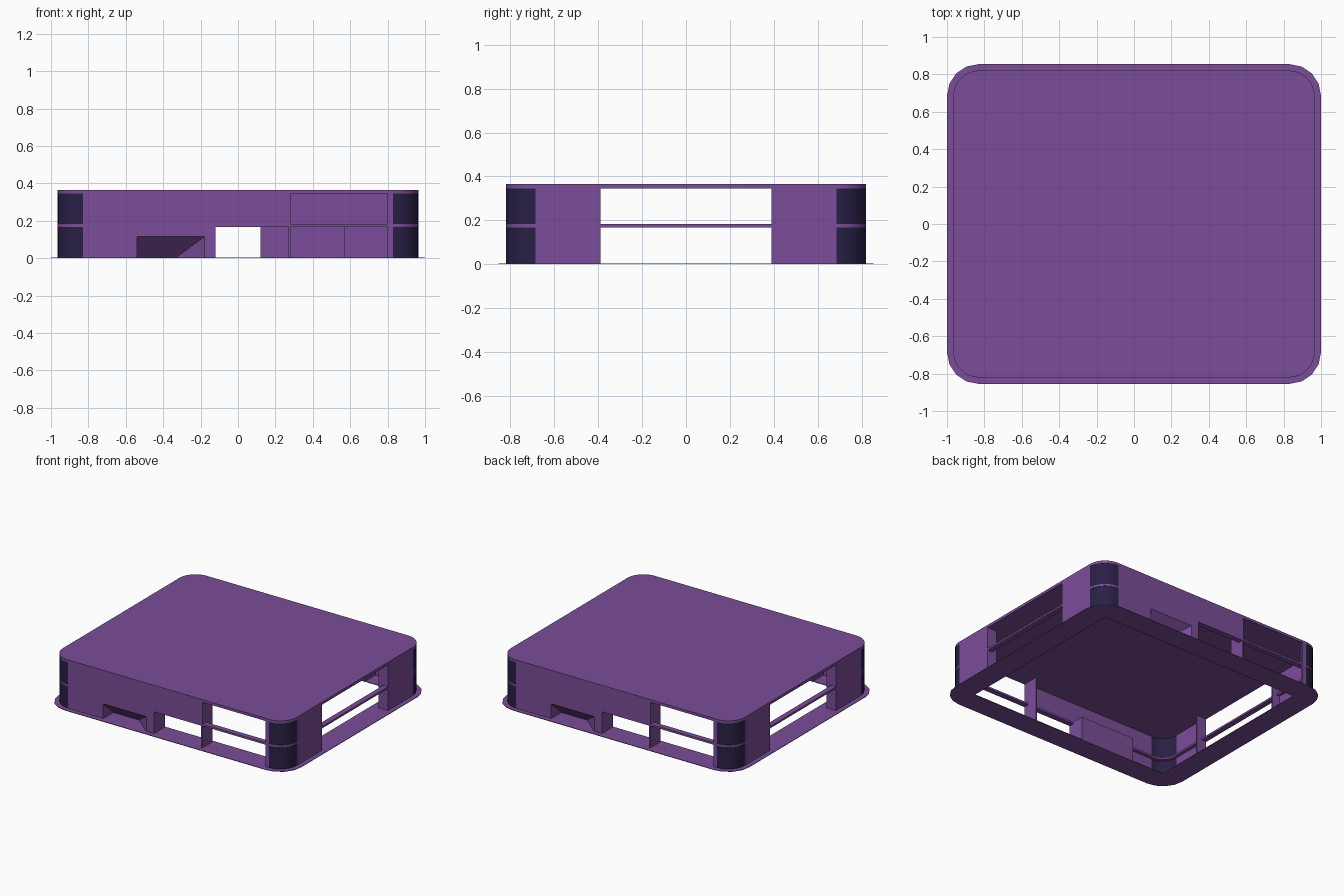
import bpy, bmesh
from math import cos, sin, pi

if "Cube" in bpy.data.objects:
    bpy.data.objects.remove(bpy.data.objects["Cube"])

def material(name, rgb):
    m = bpy.data.materials.new(name)
    m.diffuse_color = (*rgb, 1)
    m.use_nodes = True
    m.node_tree.nodes["Principled BSDF"].inputs["Base Color"].default_value = m.diffuse_color
    return m

PURPLE = material("purple", (0.20, 0.075, 0.32))
GLASS = material("dark_glass", (0.022, 0.014, 0.06))
X, Y, R = 0.965, 0.82, 0.135          # building outline and corner radius
CX, CY = X - R, Y - R                 # corner centres
T = 0.015                             # wall thickness
TOP, MID0, MID1 = 0.345, 0.168, 0.182 # storey heights

def finish(name, bm, mat, smooth=False):
    bmesh.ops.recalc_face_normals(bm, faces=bm.faces)
    me = bpy.data.meshes.new(name)
    bm.to_mesh(me)
    bm.free()
    me.materials.append(mat)
    ob = bpy.data.objects.new(name, me)
    bpy.context.collection.objects.link(ob)
    if smooth:
        bpy.context.view_layer.objects.active = ob
        ob.select_set(True)
        bpy.ops.object.shade_smooth_by_angle(angle=0.6)
        ob.select_set(False)
    return ob

def box(name, x0, x1, y0, y1, z0, z1):
    bm = bmesh.new()
    bmesh.ops.create_cube(bm, size=1)
    for v in bm.verts:
        v.co = (x1 if v.co.x > 0 else x0, y1 if v.co.y > 0 else y0, z1 if v.co.z > 0 else z0)
    return finish(name, bm, PURPLE)

def arc(cx, cy, r, a0, n):
    return [(cx + r * cos(a0 + pi / 2 * i / n), cy + r * sin(a0 + pi / 2 * i / n)) for i in range(n + 1)]

def outline(r, n):
    pts = []
    for k, (sx, sy) in enumerate(((1, 1), (-1, 1), (-1, -1), (1, -1))):
        pts += arc(sx * CX, sy * CY, r, k * pi / 2, n)
    return pts

def prism(name, pts, z0, z1, mat=PURPLE, smooth=False):
    bm = bmesh.new()
    f = bm.faces.new([bm.verts.new((x, y, z0)) for x, y in pts])
    up = bmesh.ops.extrude_face_region(bm, geom=[f])["geom"]
    bmesh.ops.translate(bm, vec=(0, 0, z1 - z0), verts=[g for g in up if isinstance(g, bmesh.types.BMVert)])
    return finish(name, bm, mat, smooth)

def ring(name, outer, inner, z0, z1, smooth=False):
    bm = bmesh.new()
    loops = [[bm.verts.new((x, y, z)) for x, y in p] for p, z in
             ((outer, z0), (outer, z1), (inner, z1), (inner, z0))]
    n = len(outer)
    for a, b in zip(loops, loops[1:] + loops[:1]):
        for i in range(n):
            bm.faces.new((a[i], a[(i + 1) % n], b[(i + 1) % n], b[i]))
    bmesh.ops.remove_doubles(bm, verts=bm.verts, dist=1e-5)
    return finish(name, bm, PURPLE, smooth)

# Slabs: open base ring, narrow mid-floor ring, full roof
ring("base_ring", outline(0.17, 4), outline(0.0, 4), 0, 0.004)
ring("mid_floor_ring", outline(R, 12), outline(R - 0.04, 12), MID0, MID1, True)
prism("roof", outline(R, 12), TOP, 0.365, PURPLE, True)

# Curved corner glazing on both storeys
for k, (sx, sy) in enumerate(((1, 1), (-1, 1), (-1, -1), (1, -1))):
    for storey, (z0, z1) in (("lower", (0.004, MID0)), ("upper", (MID1, TOP))):
        pts = arc(sx * CX, sy * CY, R - 0.002, k * pi / 2, 12)
        pts += arc(sx * CX, sy * CY, R - 0.012, k * pi / 2, 12)[::-1]
        prism(f"corner_glass_{storey}_{k}", pts, z0, z1, GLASS, True)

# One front and one right side; the other two are the same turned half round
F = -Y
IN = -0.70                            # inner face of the loading bay
parts = [
    box("front_wall_left", -CX, -0.54, F, F + T, 0, TOP),
    box("front_wall_over_bay", -0.54, -0.12, F, F + T, 0.115, TOP),
    box("front_wall_over_entry", -0.12, 0.28, F, F + T, MID0, TOP),
    box("front_wall_right", 0.80, CX, F, F + T, 0, TOP),
    box("partition", 0.27, 0.28, F, IN, 0, TOP),
    box("bay_inner_wall", -0.57, -0.12, IN, IN + 0.01, 0, MID1),
    box("bay_right_wall", -0.13, -0.12, F, IN, 0, MID1),
    box("bay_left_wall", -0.57, -0.54, F + T, IN, 0, MID1),
    box("bay_lid", -0.57, -0.12, F + T, IN, MID0, MID1),
]
for s, n in ((-1, "front"), (1, "back")):
    ys = sorted((s * 0.39, s * CY))
    parts.append(box(f"side_wall_{n}", X - T, X, *ys, 0, TOP))
    ys = sorted((s * 0.39, s * 0.40))
    parts.append(box(f"side_return_{n}", X - 0.08, X - T, *ys, 0, TOP))

# Loading bay: sloping soffit and slanted cheek
bm = bmesh.new()
v = [bm.verts.new(c) for c in ((-0.54, F, 0.115), (-0.12, F, 0.115), (-0.12, IN, 0.004), (-0.54, IN, 0.004))]
bm.faces.new(v[::-1])
me = finish("bay_soffit", bm, PURPLE)
for p in me.data.polygons:
    if p.normal.z > 0:
        me.data.flip_normals()
parts.append(me)
parts.append(prism("bay_cheek", [(-0.18, F), (-0.12, F), (-0.12, IN), (-0.33, IN)], 0.004, 0.115))

for ob in parts:
    twin = ob.copy()
    twin.name = ob.name + "_opposite"
    twin.rotation_euler.z = pi
    bpy.context.collection.objects.link(twin)
